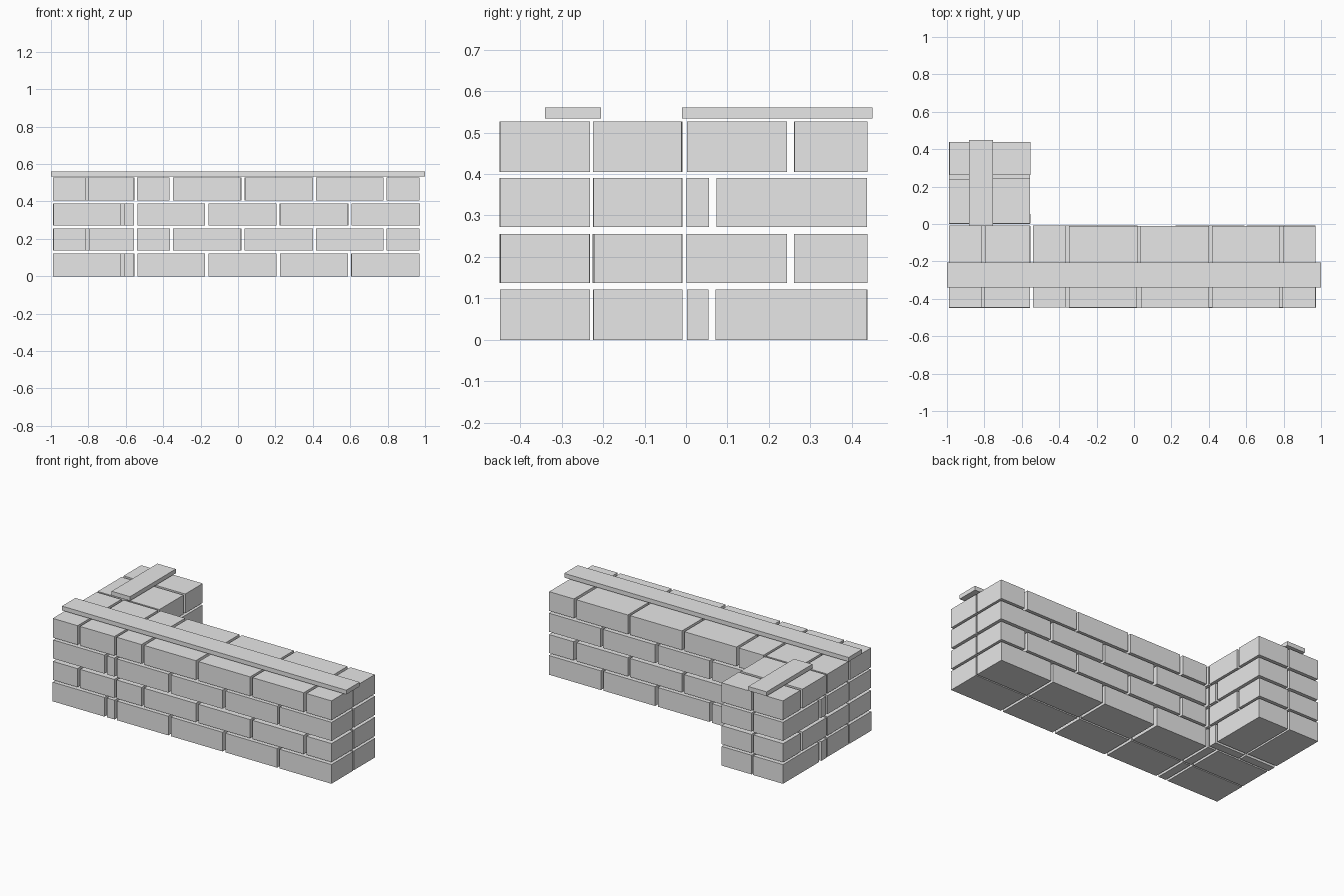
import bpy, bmesh, random
from mathutils import Vector

if "Cube" in bpy.data.objects:
    bpy.data.objects.remove(bpy.data.objects["Cube"])

random.seed(4)
stone = bpy.data.materials.new("grey_stone")
stone.diffuse_color = (0.8, 0.8, 0.8, 1)
stone.use_nodes = True
stone.node_tree.nodes["Principled BSDF"].inputs["Base Color"].default_value = stone.diffuse_color


def add_box(bm, xs, ys, zs):
    """Add one closed box spanning the given ranges."""
    verts = bmesh.ops.create_cube(bm, size=1)["verts"]
    for v in verts:
        v.co = Vector(r[0] if c < 0 else r[1] for c, r in zip(v.co, (xs, ys, zs)))


def finish(bm, name):
    mesh = bpy.data.meshes.new(name)
    bm.to_mesh(mesh)
    bm.free()
    mesh.materials.append(stone)
    bpy.context.collection.objects.link(bpy.data.objects.new(name, mesh))


def spans(start, cuts, end, gap=0.015):
    """Split a run into bricks separated by open joints."""
    edges = [start] + [e for c in cuts for e in (c - gap / 2, c + gap / 2)] + [end]
    return list(zip(edges[::2], edges[1::2]))


def wobble(span):
    """Hand-laid irregularity on the brick ends."""
    return (span[0] + random.uniform(0, 0.003), span[1] - random.uniform(0, 0.003))


courses = [(0, 0.122), (0.137, 0.255), (0.272, 0.39), (0.405, 0.527)]
wall_depth = [(-0.45, -0.231), (-0.225, -0.008)]
leg_width = [(-0.99, -0.778), (-0.768, -0.554)]

for i, z in enumerate(courses):
    # Joints alternate between courses
    if i % 2 == 0:
        corner, wall, leg = [-0.617], [-0.167, 0.215, 0.597], [0.063]
    else:
        corner, wall, leg = [-0.806], [-0.356, 0.027, 0.408, 0.787], [0.252]

    # Corner and long wall, two bricks deep
    for name, runs in (("corner", spans(-0.99, corner, -0.554)),
                       ("long_wall", spans(-0.541, wall, 0.972))):
        bm = bmesh.new()
        for y in wall_depth:
            for x in runs:
                add_box(bm, wobble(x), wobble(y), z)
        finish(bm, f"{name}_course_{i + 1}")

    # Short return wall, two bricks wide
    bm = bmesh.new()
    for x in leg_width:
        for y in spans(0.001, leg, 0.438):
            add_box(bm, wobble(x), wobble(y), z)
    finish(bm, f"return_wall_course_{i + 1}")

# Coping planks hovering just above the bricks
for name, x, y in (("long_coping", (-1, 1), (-0.34, -0.205)),
                   ("return_coping", (-0.882, -0.753), (-0.01, 0.45))):
    bm = bmesh.new()
    add_box(bm, x, y, (0.534, 0.561))
    finish(bm, name)
